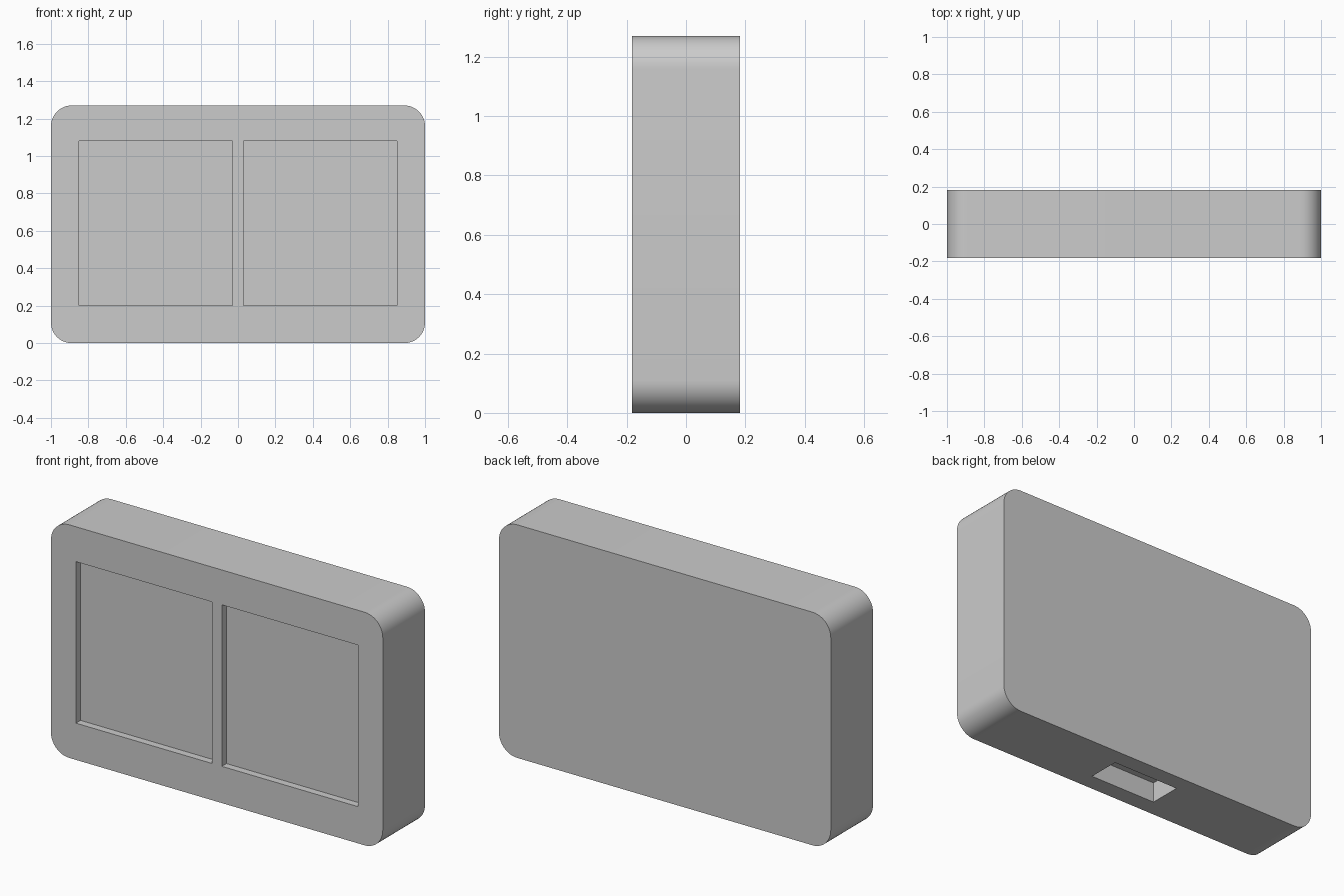
import bpy, bmesh, math

if "Cube" in bpy.data.objects:
    bpy.data.objects.remove(bpy.data.objects["Cube"], do_unlink=True)

WIDTH, DEPTH, HEIGHT, RADIUS = 2.0, 0.364, 1.27, 0.11

grey = bpy.data.materials.new("plain grey")
grey.use_nodes = True
colour = (0.6, 0.6, 0.6, 1)
grey.diffuse_color = colour
grey.node_tree.nodes["Principled BSDF"].inputs["Base Color"].default_value = colour


def box(name, low, high, radius=0):
    """Box between two corners, with its front-to-back edges optionally rounded."""
    bm = bmesh.new()
    bmesh.ops.create_cube(bm, size=1)
    for v in bm.verts:
        v.co = [l + (c + 0.5) * (h - l) for c, l, h in zip(v.co, low, high)]
    if radius:
        edges = [e for e in bm.edges if abs(e.verts[0].co.y - e.verts[1].co.y) > 0.01]
        bmesh.ops.bevel(bm, geom=edges, offset=radius, segments=12,
                        profile=0.5, affect='EDGES')
    mesh = bpy.data.meshes.new(name)
    bm.to_mesh(mesh)
    bm.free()
    mesh.materials.append(grey)
    obj = bpy.data.objects.new(name, mesh)
    bpy.context.collection.objects.link(obj)
    return obj


# Rounded housing
front = -DEPTH / 2
housing = box("housing", (-WIDTH / 2, front, 0), (WIDTH / 2, -front, HEIGHT), RADIUS)

# Two shallow front recesses and the slot underneath
cutters = [box("recess_cutter", (x, front - 0.1, 0.2), (x + 0.82, front + 0.04, 1.08))
           for x in (-0.85, 0.03)]
cutters.append(box("slot_cutter", (-0.2, -0.087, -0.1), (0.2, 0.091, 0.11)))

bpy.context.view_layer.objects.active = housing
for cutter in cutters:
    cutter.hide_render = True
    cut = housing.modifiers.new("cut", 'BOOLEAN')
    cut.operation = 'DIFFERENCE'
    cut.solver = 'EXACT'
    cut.object = cutter
    bpy.ops.object.modifier_apply(modifier=cut.name)
    bpy.data.objects.remove(cutter, do_unlink=True)

# Smooth corners, sharp rims
bpy.ops.object.select_all(action='DESELECT')
housing.select_set(True)
bpy.ops.object.shade_smooth_by_angle(angle=math.radians(30))
